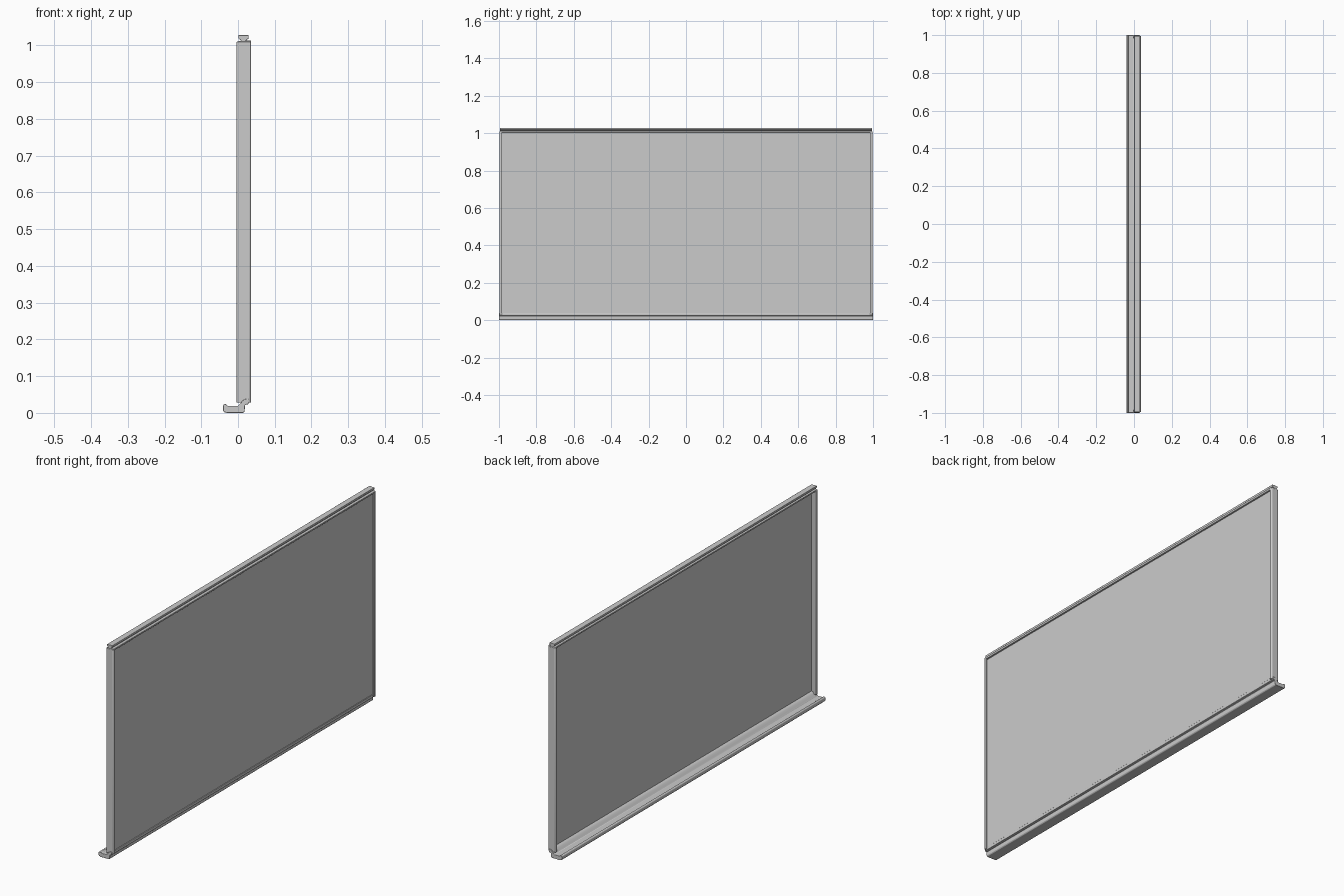
import bpy, bmesh, math
from mathutils import Vector

if "Cube" in bpy.data.objects:
    bpy.data.objects.remove(bpy.data.objects["Cube"])


def extrude_profile(name, pts, start, vec, bevel=0.0015):
    """Closed 2D profile mapped to 3D by the caller, swept along vec."""
    bm = bmesh.new()
    verts = [bm.verts.new(Vector(p) + Vector(start)) for p in pts]
    face = bm.faces.new(verts)
    ext = bmesh.ops.extrude_face_region(bm, geom=[face])
    moved = [g for g in ext["geom"] if isinstance(g, bmesh.types.BMVert)]
    bmesh.ops.translate(bm, verts=moved, vec=vec)
    bmesh.ops.recalc_face_normals(bm, faces=bm.faces)
    me = bpy.data.meshes.new(name)
    bm.to_mesh(me)
    bm.free()
    ob = bpy.data.objects.new(name, me)
    bpy.context.collection.objects.link(ob)
    # softened corners, as on a pressed metal section
    mod = ob.modifiers.new("soft_edges", "BEVEL")
    mod.width = bevel
    mod.segments = 2
    mod.limit_method = "ANGLE"
    mod.angle_limit = math.radians(35)
    bpy.ops.object.select_all(action="DESELECT")
    ob.select_set(True)
    bpy.context.view_layer.objects.active = ob
    bpy.ops.object.shade_smooth_by_angle(angle=math.radians(40))
    return ob


# writing surface: one thin sheet facing the tray side (-x)
me = bpy.data.meshes.new("board_sheet")
X, Y, Z0, Z1 = 0.026, 0.988, 0.034, 1.008
me.from_pydata([(X, -Y, Z0), (X, -Y, Z1), (X, Y, Z1), (X, Y, Z0)], [], [(0, 3, 2, 1)])
if me.polygons[0].normal.x > 0:
    me.flip_normals()
sheet = bpy.data.objects.new("board_sheet", me)
bpy.context.collection.objects.link(sheet)

# side rails: rounded channel, open lip holding the sheet (x, distance inward)
rail = [(-0.004, 0.004), (0.000, 0.000), (0.032, 0.000), (0.036, 0.004),
        (0.036, 0.013), (0.030, 0.014), (0.027, 0.009), (0.018, 0.009),
        (0.008, 0.014), (-0.002, 0.014), (-0.004, 0.011)]
for name, s in (("left_rail", -1), ("right_rail", 1)):
    extrude_profile(name, [(x, s * (0.997 - d), 0) for x, d in rail],
                    (0, 0, 0.028), (0, 0, 0.982))

# top rail: lower lip, narrow neck and flared cap (x, z)
top = [(0.000, 1.004), (0.034, 1.004), (0.036, 1.013), (0.022, 1.013),
       (0.029, 1.019), (0.029, 1.028), (0.001, 1.028), (0.001, 1.019),
       (0.009, 1.013), (0.000, 1.011)]
extrude_profile("top_rail", [(x, 0, z) for x, z in top], (0, -0.995, 0), (0, 1.99, 0), 0.001)

# bottom rail with pen tray (x, z)
tray = [(-0.037, 0.002), (-0.041, 0.006), (-0.041, 0.020), (-0.037, 0.024),
        (-0.032, 0.024), (-0.029, 0.019), (0.000, 0.019), (0.006, 0.025),
        (0.012, 0.033), (0.020, 0.038), (0.029, 0.038), (0.029, 0.024),
        (0.019, 0.022), (0.018, 0.004), (0.014, 0.000), (-0.030, 0.000)]
extrude_profile("pen_tray", [(x, 0, z) for x, z in tray], (0, -1, 0), (0, 2, 0))
